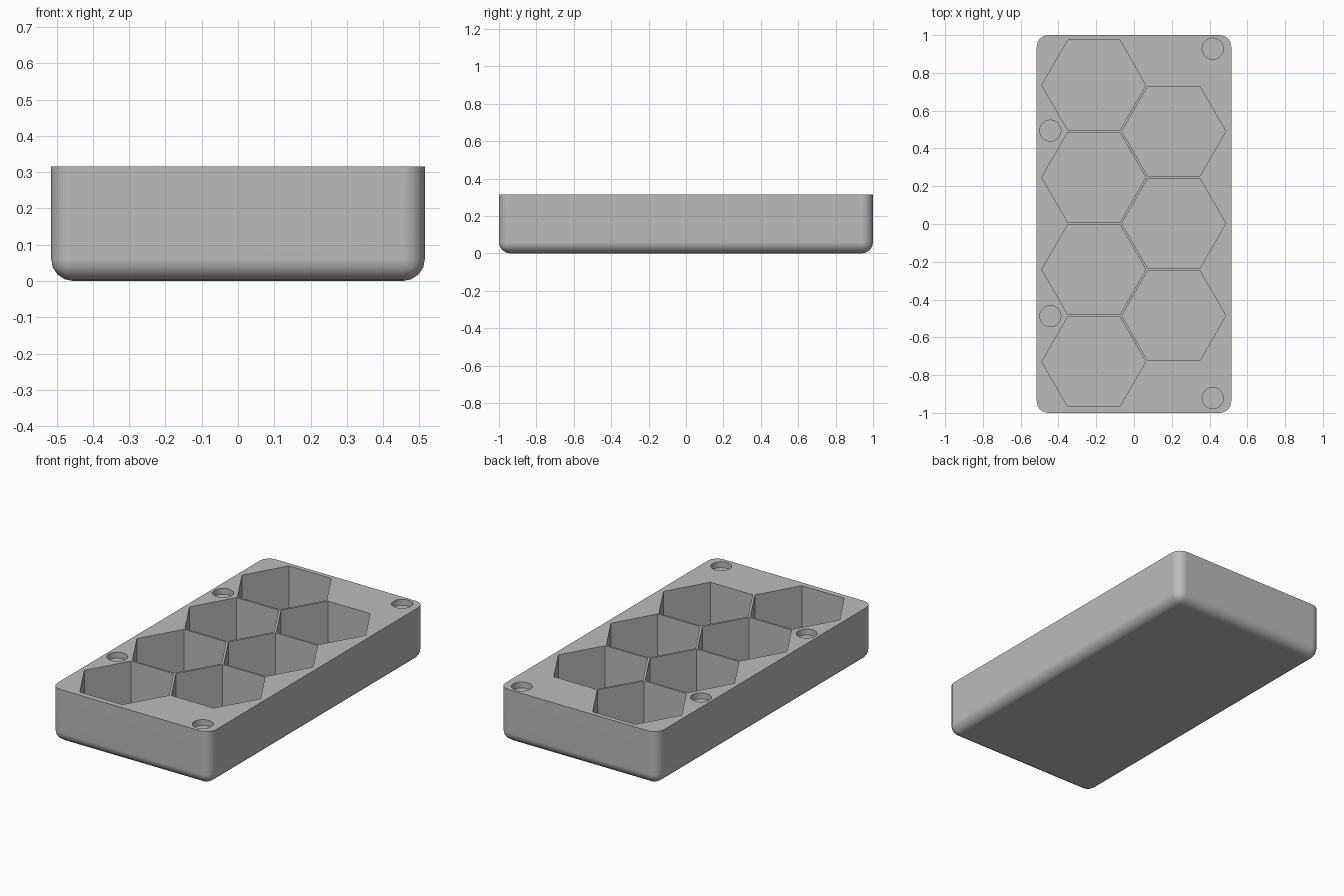
import bpy
import bmesh
import math
from mathutils import Matrix

if "Cube" in bpy.data.objects:
    bpy.data.objects.remove(bpy.data.objects["Cube"])

WIDTH, LENGTH, HEIGHT = 1.03, 2.0, 0.315
FILLET = 0.06
FLOOR = 0.03          # thickness under the hexagonal pockets
HEX_RADIUS, PITCH = 0.275, 0.488
HOLE_RADIUS, HOLE_DEPTH = 0.056, 0.035

grey = bpy.data.materials.new("plain grey")
grey.use_nodes = True
colour = (0.5, 0.5, 0.5, 1)
grey.diffuse_color = colour
grey.node_tree.nodes["Principled BSDF"].inputs["Base Color"].default_value = colour


def make_object(name, bm):
    mesh = bpy.data.meshes.new(name)
    bm.to_mesh(mesh)
    bm.free()
    mesh.materials.append(grey)
    obj = bpy.data.objects.new(name, mesh)
    bpy.context.collection.objects.link(obj)
    return obj


def add_prism(bm, x, y, radius, sides, bottom):
    """Upright prism reaching from bottom to just above the tray."""
    top = HEIGHT + 0.1
    place = Matrix.Translation((x, y, (top + bottom) / 2))
    bmesh.ops.create_cone(bm, cap_ends=True, segments=sides, radius1=radius,
                          radius2=radius, depth=top - bottom,
                          matrix=place @ Matrix.Rotation(math.pi / 2, 4, "Z"))


# Tray block: rounded vertical and bottom edges, crisp top rim
bm = bmesh.new()
bmesh.ops.create_cube(bm, size=1, matrix=Matrix.Translation((0, 0, HEIGHT / 2))
                      @ Matrix.Diagonal((WIDTH, LENGTH, HEIGHT, 1)))
rounded = [e for e in bm.edges if min(v.co.z for v in e.verts) < 0.01]
bmesh.ops.bevel(bm, geom=rounded, offset=FILLET, offset_type="OFFSET",
                segments=4, profile=0.5, affect="EDGES")
tray = make_object("tray", bm)

# Pockets: staggered columns of four and three hexagons, then four round holes
bm = bmesh.new()
for x, count in ((-0.213, 4), (0.211, 3)):
    for i in range(count):
        y = (i - (count - 1) / 2) * PITCH + 0.003
        # quarter turn of a hexagon puts its points along x
        add_prism(bm, x, y, HEX_RADIUS, 6, FLOOR)
for x, y in ((0.417, 0.925), (-0.443, 0.491)):
    for side in (1, -1):
        add_prism(bm, x, side * y + 0.003, HOLE_RADIUS, 32, HEIGHT - HOLE_DEPTH)
cutter = make_object("pocket_cutter", bm)
cutter.hide_render = True

# Cut the pockets and drop the cutter
bpy.ops.object.select_all(action="DESELECT")
tray.select_set(True)
bpy.context.view_layer.objects.active = tray
cut = tray.modifiers.new("pockets", "BOOLEAN")
cut.operation = "DIFFERENCE"
cut.solver = "EXACT"
cut.object = cutter
bpy.ops.object.modifier_apply(modifier=cut.name)
bpy.data.objects.remove(cutter)

# Smooth fillets with flat sides
bpy.ops.object.shade_smooth_by_angle(angle=math.radians(35))
weighted = tray.modifiers.new("even_shading", "WEIGHTED_NORMAL")
weighted.keep_sharp = True
